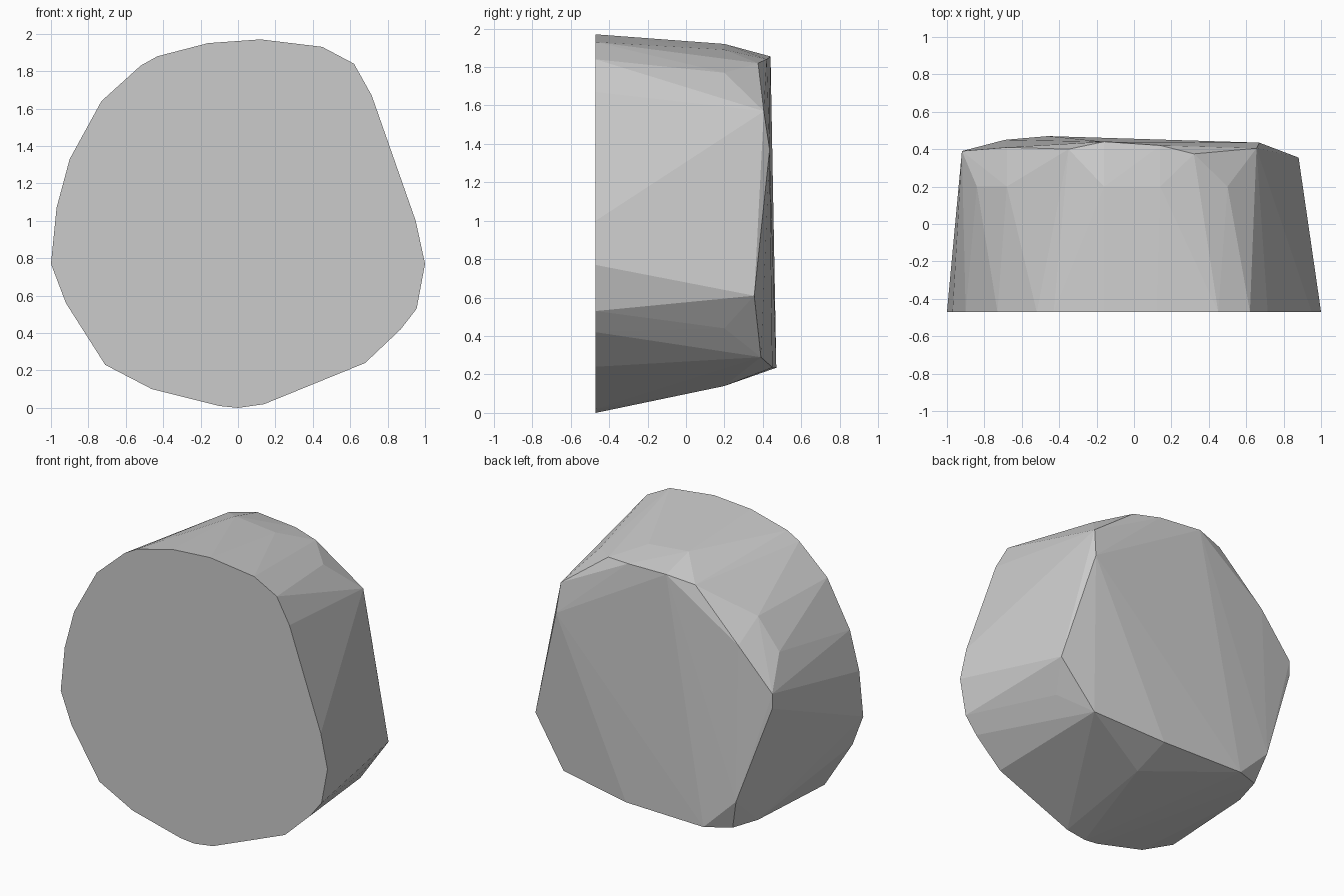
import bpy
import bmesh

FRONT_Y = -0.47
MID_Y = 0.2

# Flat front outline (x, z)
front_outline = [
    (-0.10, 0.01), (0.14, 0.02), (0.68, 0.24), (0.87, 0.42), (0.955, 0.53),
    (1.0, 0.77), (0.95, 1.0), (0.715, 1.67), (0.62, 1.84), (0.45, 1.93),
    (0.12, 1.97), (-0.16, 1.95), (-0.43, 1.88), (-0.52, 1.83), (-0.73, 1.64),
    (-0.90, 1.33), (-0.97, 1.07), (-1.0, 0.77), (-0.92, 0.56), (-0.71, 0.23),
    (-0.46, 0.10), (0.0, 0.0),
]

# Slightly bulging corners along the sides (x, z)
side_corners = [
    (-0.16, 1.92), (0.14, 1.89), (0.50, 1.77), (0.735, 1.35), (0.79, 0.44),
    (0.14, 0.14), (-0.68, 0.24), (-0.84, 1.42), (-0.68, 1.62),
]

# Chipped corners of the back (x, y, z)
back_corners = [
    (-0.92, 0.39, 1.23), (-0.92, 0.39, 1.13), (-0.68, 0.41, 1.50),
    (-0.35, 0.40, 1.82), (-0.16, 0.44, 1.855), (0.14, 0.42, 1.84),
    (0.32, 0.375, 1.82), (0.655, 0.405, 1.57), (0.67, 0.435, 1.37),
    (0.88, 0.355, 0.61), (0.645, 0.39, 0.29), (0.135, 0.45, 0.236),
    (-0.46, 0.47, 0.235), (-0.63, 0.40, 0.25), (-0.69, 0.45, 0.46),
]

# Wrap one faceted convex stone around the corners
bm = bmesh.new()
for x, z in front_outline:
    bm.verts.new((x, FRONT_Y, z))
for x, z in side_corners:
    bm.verts.new((x, MID_Y, z))
for co in back_corners:
    bm.verts.new(co)
hull = bmesh.ops.convex_hull(bm, input=bm.verts[:])
loose = [v for v in bm.verts if not v.link_faces]
bmesh.ops.delete(bm, geom=loose, context='VERTS')

# Join the flat front into a single face
front_faces = [f for f in bm.faces
               if all(abs(v.co.y - FRONT_Y) < 1e-4 for v in f.verts)]
bmesh.ops.dissolve_faces(bm, faces=front_faces)
bmesh.ops.recalc_face_normals(bm, faces=bm.faces[:])

mesh = bpy.data.meshes.new("stone")
bm.to_mesh(mesh)
bm.free()

stone = bpy.data.objects.new("stone", mesh)
bpy.context.collection.objects.link(stone)

grey = bpy.data.materials.new("stone grey")
grey.diffuse_color = (0.6, 0.6, 0.6, 1.0)
mesh.materials.append(grey)
